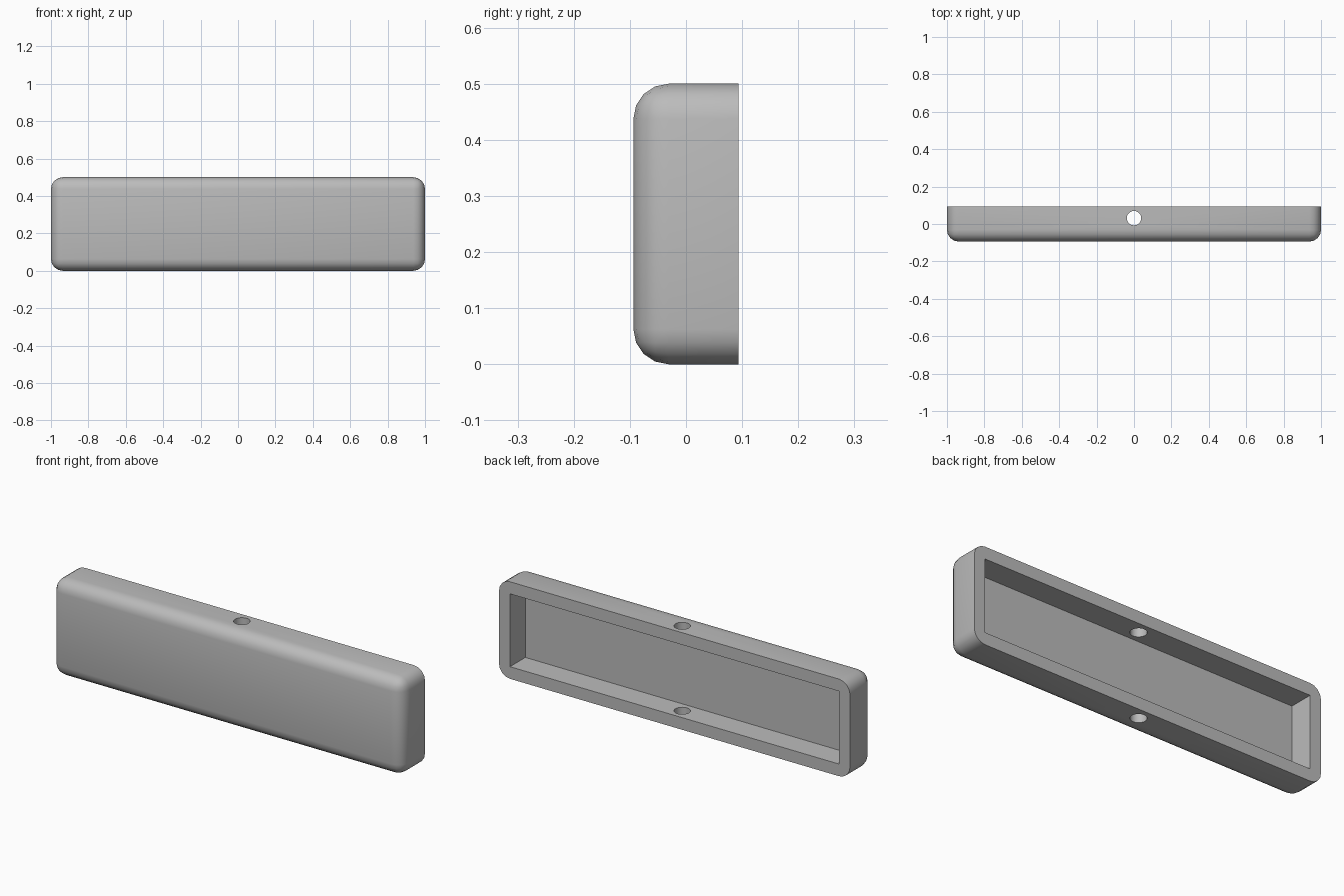
import bpy
import bmesh
import math
from mathutils import Matrix, Vector

WIDTH, DEPTH, HEIGHT = 2.0, 0.1875, 0.5
WALL = 0.0625
HOLE_RADIUS = 0.0385
BACK = DEPTH / 2

default = bpy.data.objects.get("Cube")
if default:
    bpy.data.objects.remove(default, do_unlink=True)

# Single grey material
grey = bpy.data.materials.new("plain grey")
grey.use_nodes = True
colour = (0.5, 0.5, 0.5, 1)
grey.diffuse_color = colour
grey.node_tree.nodes["Principled BSDF"].inputs["Base Color"].default_value = colour


def add_object(name, bm):
    mesh = bpy.data.meshes.new(name)
    bm.to_mesh(mesh)
    bm.free()
    mesh.materials.append(grey)
    obj = bpy.data.objects.new(name, mesh)
    bpy.context.collection.objects.link(obj)
    return obj


def box(size, centre):
    bm = bmesh.new()
    bmesh.ops.create_cube(bm, size=1, matrix=Matrix.Translation(centre) @ Matrix.Diagonal((*size, 1)))
    return bm


# Solid cover, rounded everywhere except around its open back
bm = box((WIDTH, DEPTH, HEIGHT), Vector((0, 0, HEIGHT / 2)))
rounded = [e for e in bm.edges if any(v.co.y < 0 for v in e.verts)]
bmesh.ops.bevel(bm, geom=rounded, offset=WALL, segments=4, profile=0.5, affect='EDGES')
cover = add_object("hollow_cover", bm)

# Cutter for the rectangular recess in the back
cavity_depth = DEPTH - WALL
overshoot = 0.1
bm = box((WIDTH - 2 * WALL, cavity_depth + overshoot, HEIGHT - 2 * WALL),
         Vector((0, BACK - cavity_depth + (cavity_depth + overshoot) / 2, HEIGHT / 2)))
recess = add_object("recess_cutter", bm)

# Cutter for the vertical hole through the top and bottom walls
bm = bmesh.new()
bmesh.ops.create_cone(bm, cap_ends=True, segments=32, radius1=HOLE_RADIUS, radius2=HOLE_RADIUS,
                      depth=HEIGHT + overshoot,
                      matrix=Matrix.Translation((0, BACK - cavity_depth / 2, HEIGHT / 2)))
hole = add_object("hole_cutter", bm)

# Cut the recess and hole, then discard the cutters
bpy.ops.object.select_all(action='DESELECT')
cover.select_set(True)
bpy.context.view_layer.objects.active = cover
for cutter in (recess, hole):
    cutter.hide_render = True
    cut = cover.modifiers.new(cutter.name, 'BOOLEAN')
    cut.operation = 'DIFFERENCE'
    cut.solver = 'EXACT'
    cut.object = cutter
    bpy.ops.object.modifier_apply(modifier=cut.name)
    bpy.data.objects.remove(cutter, do_unlink=True)

bpy.ops.object.shade_smooth_by_angle(angle=math.radians(30))
